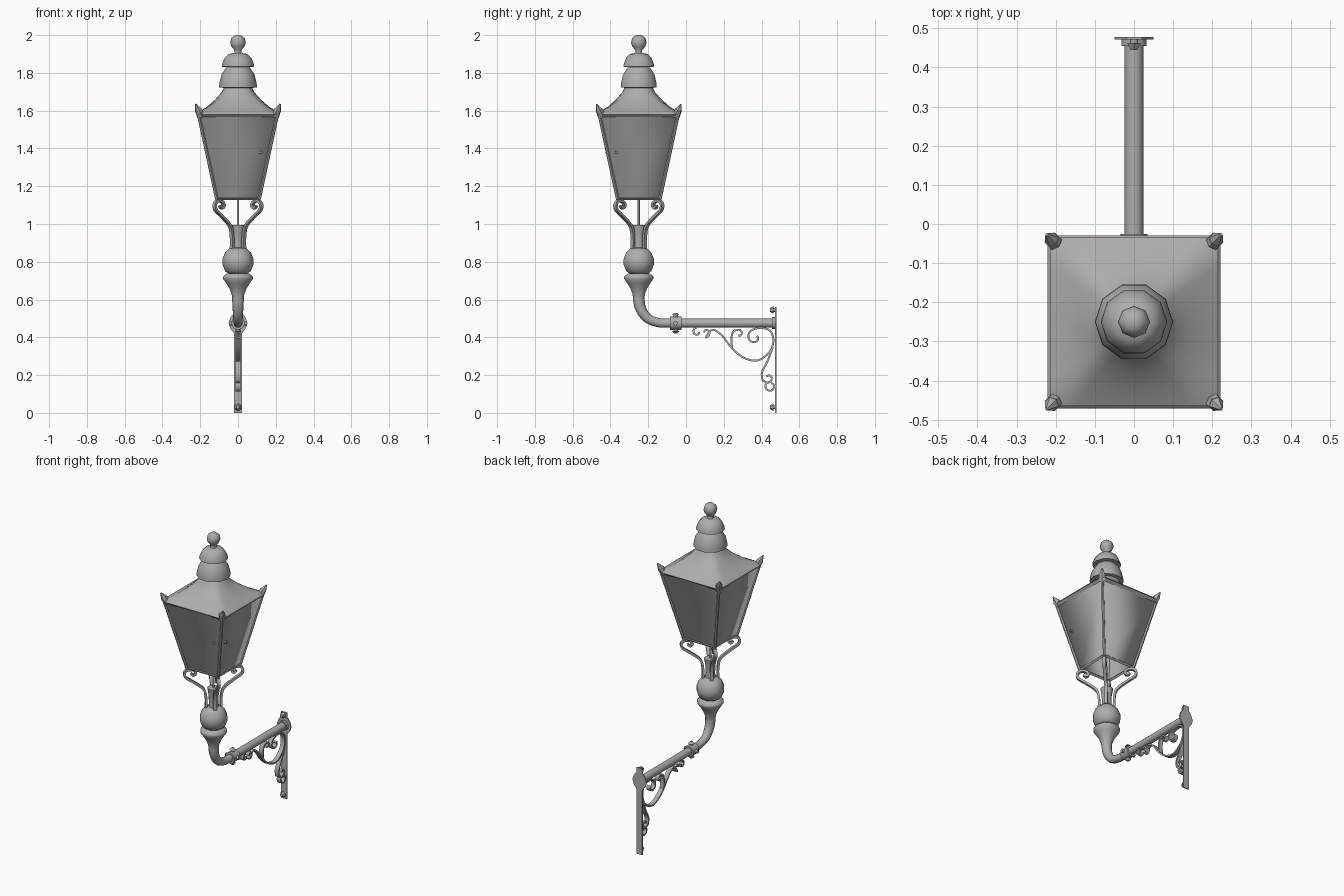
import bpy, bmesh
from math import pi, cos, sin, tau, radians
from mathutils import Vector, Matrix

cube = bpy.data.objects.get("Cube")
if cube:
    bpy.data.objects.remove(cube, do_unlink=True)

GREY = (0.42, 0.42, 0.42, 1)
iron = bpy.data.materials.new("grey_iron")
iron.use_nodes = True
iron.diffuse_color = GREY
iron.node_tree.nodes["Principled BSDF"].inputs["Base Color"].default_value = GREY

AXIS_Y = -0.25          # lantern axis
CORNERS = [(1, 1), (-1, 1), (-1, -1), (1, -1)]


def finish(name, bm, angle=50):
    bmesh.ops.recalc_face_normals(bm, faces=bm.faces)
    mesh = bpy.data.meshes.new(name)
    bm.to_mesh(mesh)
    bm.free()
    mesh.materials.append(iron)
    ob = bpy.data.objects.new(name, mesh)
    bpy.context.collection.objects.link(ob)
    bpy.ops.object.select_all(action='DESELECT')
    ob.select_set(True)
    bpy.context.view_layer.objects.active = ob
    bpy.ops.object.shade_smooth_by_angle(angle=radians(angle))
    return ob


def skin(bm, rings, caps=True):
    """Join closed rings of points into a tube."""
    rows = [[bm.verts.new(p) for p in ring] for ring in rings]
    n = len(rows[0])
    for a, b in zip(rows, rows[1:]):
        for i in range(n):
            j = (i + 1) % n
            bm.faces.new((a[i], a[j], b[j], b[i]))
    if caps:
        bm.faces.new(rows[0])
        bm.faces.new(rows[-1])


def lathe(name, profile, sides, angle=50):
    bm = bmesh.new()
    skin(bm, [[(r * cos(tau * i / sides), AXIS_Y + r * sin(tau * i / sides), z)
               for i in range(sides)] for r, z in profile])
    return finish(name, bm, angle)


def rod(bm, a, b, ra, rb=None, sides=8):
    a, b = Vector(a), Vector(b)
    turn = (b - a).to_track_quat('Z', 'Y').to_matrix().to_4x4()
    bmesh.ops.create_cone(bm, cap_ends=True, segments=sides, radius1=ra,
                          radius2=ra if rb is None else rb, depth=(b - a).length,
                          matrix=Matrix.Translation((a + b) / 2) @ turn)


def smooth_path(points, steps=4):
    """Catmull-Rom curve through the points."""
    p = [Vector(q) for q in points]
    p = [2 * p[0] - p[1]] + p + [2 * p[-1] - p[-2]]
    out = []
    for a, b, c, d in zip(p, p[1:], p[2:], p[3:]):
        for k in range(steps):
            t = k / steps
            out.append(0.5 * (2 * b + (c - a) * t + (2 * a - 5 * b + 4 * c - d) * t * t
                              + (3 * b - a - 3 * c + d) * t ** 3))
    return out + [p[-2]]


def ribbon(bm, points, origin, out, half_w, half_t):
    """Flat bar following (outward, z) points in the vertical plane along out."""
    origin, out = Vector(origin), Vector(out).normalized()
    up = Vector((0, 0, 1))
    side = out.cross(up)
    path = smooth_path(points)
    rings = []
    for i, p in enumerate(path):
        d = (path[min(i + 1, len(path) - 1)] - path[max(i - 1, 0)]).normalized()
        centre = origin + out * p.x + up * p.y
        n = (out * -d.y + up * d.x) * half_t
        w = side * half_w
        rings.append([centre + n + w, centre - n + w, centre - n - w, centre + n - w])
    skin(bm, rings)


def curl(cx, cz, r0, r1, start, turn, count=8):
    """Spiral points around a centre."""
    return [(cx + (r0 + (r1 - r0) * k / count) * cos(start + turn * k / count),
             cz + (r0 + (r1 - r0) * k / count) * sin(start + turn * k / count))
            for k in range(count + 1)]


def at(corner, half, z):
    return (corner[0] * half, AXIS_Y + corner[1] * half, z)


# Finial and two-tier chimney cap
lathe("finial", [(.03, 1.895), (.018, 1.905), (.018, 1.92), (.035, 1.94), (.041, 1.96),
                 (.035, 1.985), (.018, 1.998), (.004, 2.0)], 8)
lathe("upper_cap", [(.06, 1.83), (.085, 1.833), (.083, 1.85), (.07, 1.88),
                    (.05, 1.9), (.02, 1.905)], 10)
lathe("lower_cap", [(.07, 1.72), (.1, 1.723), (.099, 1.745), (.088, 1.79),
                    (.065, 1.825), (.055, 1.835)], 10)

# Roof sweeping from a square eave to a round neck
bm = bmesh.new()
rings = []
for half, z, roundness in [(.215, 1.59, 0), (.165, 1.62, .2), (.12, 1.66, .5),
                           (.085, 1.7, .85), (.07, 1.73, 1)]:
    ring = []
    for i in range(32):
        d = Vector((cos(tau * i / 32), sin(tau * i / 32)))
        d *= half * (roundness + (1 - roundness) / max(abs(d.x), abs(d.y)))
        ring.append((d.x, d.y + AXIS_Y, z))
    rings.append(ring)
skin(bm, rings, caps=False)
finish("roof", bm)

# Tapered glass, open below
bm = bmesh.new()
skin(bm, [[at(c, .112, 1.135) for c in CORNERS], [at(c, .208, 1.575) for c in CORNERS]],
     caps=False)
finish("glass_panes", bm, 180)

# Corner bars, eave frame and sill frame
bm = bmesh.new()
for c, d in zip(CORNERS, CORNERS[1:] + CORNERS[:1]):
    rod(bm, at(c, .112, 1.13), at(c, .209, 1.58), .009, sides=6)
    rod(bm, at(c, .108, 1.137), at(d, .108, 1.137), .01, sides=4)
    rod(bm, at(c, .207, 1.58), at(d, .207, 1.58), .014, sides=4)
finish("lantern_frame", bm, 30)

# Small door catches
bm = bmesh.new()
rod(bm, (.155, AXIS_Y - .12, 1.38), (.176, AXIS_Y - .12, 1.38), .008)
rod(bm, (.12, AXIS_Y - .155, 1.38), (.12, AXIS_Y - .176, 1.38), .008)
finish("door_catches", bm)

# Leaf-shaped ears on the eave corners
bm = bmesh.new()
for c in CORNERS:
    rod(bm, at(c, .195, 1.568), at(c, .21, 1.605), .022, .02, 6)
    rod(bm, at(c, .208, 1.6), at(c, .223, 1.635), .021, .004, 6)
finish("corner_ears", bm)

# Scrolled brackets under the lantern
bracket = [(.045, .87), (.045, .93), (.06, .99), (.12, 1.04), (.168, 1.075), (.172, 1.108),
           (.147, 1.123), (.116, 1.115), (.108, 1.096), (.122, 1.085), (.135, 1.097)]
bm = bmesh.new()
for c in CORNERS:
    ribbon(bm, bracket, (0, AXIS_Y, 0), (c[0], c[1], 0), .01, .007)
finish("lantern_brackets", bm)

# Gas tube, socket and turned post
lathe("gas_tube", [(.006, .96), (.006, 1.15)], 8)
lathe("socket", [(.03, .86), (.028, .9), (.03, .95), (.038, .995), (.02, .996)], 12)
lathe("ball_knop", [(.045, .735), (.068, .75), (.082, .785), (.082, .815), (.068, .85),
                    (.045, .872), (.03, .875)], 14)
lathe("lower_knop", [(.03, .6), (.034, .63), (.046, .66), (.062, .685), (.079, .71),
                     (.079, .722), (.06, .738)], 14)

# Bent pipe running back to the wall
bend = smooth_path([(-.25, .66), (-.25, .6), (-.237, .545), (-.2, .498), (-.14, .477),
                    (-.06, .475), (.465, .475)], 3)
bm = bmesh.new()
rings = []
for i, p in enumerate(bend):
    d = (bend[min(i + 1, len(bend) - 1)] - bend[max(i - 1, 0)]).normalized()
    r = .024 + .007 * min(1, max(0, (p.y - .475) / .12))
    rings.append([(r * cos(tau * k / 12), p.x - d.y * r * sin(tau * k / 12),
                   p.y + d.x * r * sin(tau * k / 12)) for k in range(12)])
skin(bm, rings)
finish("bent_pipe", bm)

# Pipe collar with set screws, and the wall flange
bm = bmesh.new()
rod(bm, (0, -.085, .475), (0, -.025, .475), .035, sides=12)
for s in (1, -1):
    rod(bm, (0, -.055, .475), (0, -.055, .475 + s * .045), .012)
    rod(bm, (0, -.055, .475 + s * .042), (0, -.055, .475 + s * .055), .02, .008, 6)
    rod(bm, (s * .025, -.055, .475), (s * .048, -.055, .475), .012)
rod(bm, (0, .455, .475), (0, .475, .475), .032, sides=12)
finish("pipe_collars", bm)

# Wall plate, swelling around the flange
bm = bmesh.new()
half = [(.02, 0), (.02, .42), (.04, .445), (.05, .475), (.04, .505), (.022, .53), (.02, .56)]
outline = [(x, z) for x, z in half] + [(-x, z) for x, z in reversed(half)]
skin(bm, [[(x, y, z) for x, z in outline] for y in (.471, .478)])
finish("wall_plate", bm, 30)

# Plate bolts
bm = bmesh.new()
for z in (.03, .545):
    rod(bm, (0, .475, z), (0, .455, z), .01)
    rod(bm, (0, .462, z), (0, .445, z), .02, .01, 6)
finish("plate_bolts", bm)

# Scrollwork filling the corner below the pipe
scrolls = [
    # long sweep with a curl at either end
    curl(.105, .425, .008, .024, -pi, -1.5 * pi) + [(.14, .44), (.19, .41), (.245, .34),
     (.31, .29), (.38, .278), (.44, .32), (.463, .38), (.445, .435), (.395, .45)]
    + curl(.365, .4, .042, .012, .6 * pi, 1.6 * pi),
    # side curls
    [(.245, .34), (.24, .39), (.25, .43)] + curl(.28, .42, .022, .01, .7 * pi, -1.3 * pi, 6),
    curl(.06, .428, .026, .008, .5 * pi, 1.5 * pi, 7),
    # lower tail against the wall
    [(.46, .35), (.43, .27), (.402, .215), (.405, .175)]
    + curl(.435, .185, .028, .01, 1.2 * pi, 1.6 * pi),
    curl(.445, .14, .026, .02, .5 * pi, 1.9 * pi),
]
bm = bmesh.new()
for points in scrolls:
    ribbon(bm, points, (0, 0, 0), (0, 1, 0), .014, .005)
finish("scrollwork", bm)
